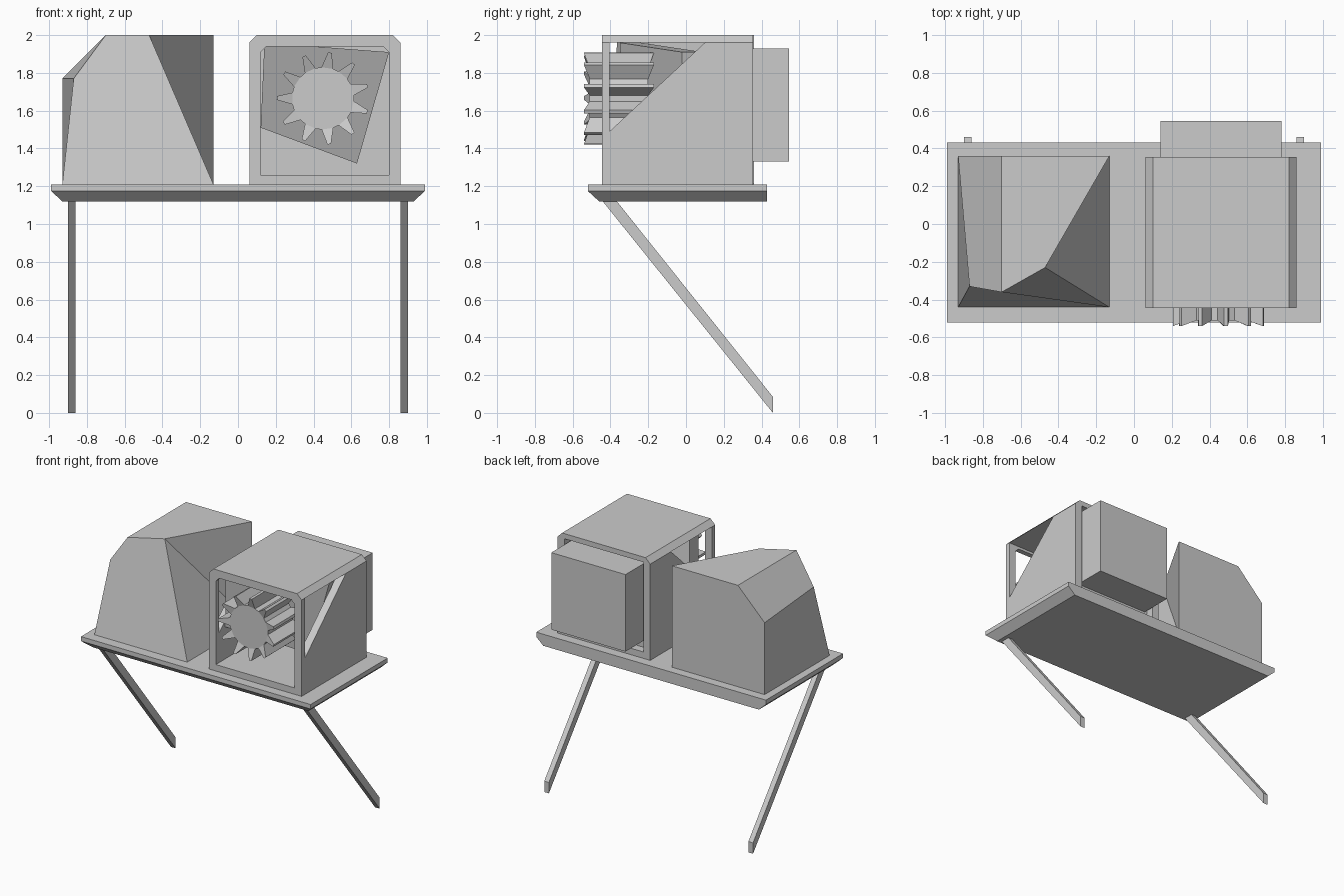
import bpy, bmesh, math
from mathutils import Vector

if "Cube" in bpy.data.objects:
    bpy.data.objects.remove(bpy.data.objects["Cube"])


def make(name, verts, faces):
    bm = bmesh.new()
    vs = [bm.verts.new(v) for v in verts]
    for f in faces:
        bm.faces.new([vs[i] for i in f])
    bmesh.ops.recalc_face_normals(bm, faces=bm.faces)
    me = bpy.data.meshes.new(name)
    bm.to_mesh(me)
    bm.free()
    ob = bpy.data.objects.new(name, me)
    bpy.context.collection.objects.link(ob)
    return ob


def loft(name, a, b):
    """Closed solid between two loops with the same number of points."""
    n = len(a)
    sides = [(i, (i + 1) % n, n + (i + 1) % n, n + i) for i in range(n)]
    return make(name, a + b, sides + [tuple(range(n))[::-1], tuple(range(n, 2 * n))])


def prism_x(name, yz, x0, x1):
    return loft(name, [(x0, y, z) for y, z in yz], [(x1, y, z) for y, z in yz])


def prism_y(name, xz, y0, y1):
    return loft(name, [(x, y0, z) for x, z in xz], [(x, y1, z) for x, z in xz])


def rect(x0, x1, y0, y1):
    return [(x0, y0), (x1, y0), (x1, y1), (x0, y1)]


def ring_y(name, outer, inner, y0, y1):
    n = len(outer)
    verts = [(x, y, z) for loop, y in ((outer, y0), (inner, y0), (inner, y1), (outer, y1)) for x, z in loop]
    faces = [(r * n + i, r * n + (i + 1) % n, (r + 1) % 4 * n + (i + 1) % n, (r + 1) % 4 * n + i)
             for r in range(4) for i in range(n)]
    return make(name, verts, faces)


# Platform with bevelled underside on the front and both ends
levels = [(0.93, -0.46, 1.12), (0.99, -0.52, 1.175), (0.99, -0.52, 1.21)]
verts = [(x, y, z) for w, f, z in levels for x, y in rect(-w, w, f, 0.43)]
faces = [(3, 2, 1, 0), (8, 9, 10, 11)]
for k in (0, 4):
    faces += [(k + i, k + (i + 1) % 4, k + 4 + (i + 1) % 4, k + 4 + i) for i in range(4)]
make("platform", verts, faces)

# Slanting legs
for s, side in ((-1, "left"), (1, "right")):
    prism_x(side + "_leg", [(-0.445, 1.125), (-0.37, 1.125), (0.46, 0.085), (0.46, 0.0)],
            s * 0.88 - 0.02, s * 0.88 + 0.02)

# Tapered faceted hood on the left
make("faceted_hood", [
    (-0.93, -0.44, 1.21), (-0.13, -0.44, 1.21), (-0.13, 0.36, 1.21), (-0.93, 0.36, 1.21),
    (-0.93, 0.36, 1.77), (-0.87, -0.33, 1.77),
    (-0.70, 0.36, 2), (-0.70, -0.36, 2), (-0.47, -0.23, 2), (-0.13, 0.36, 2)],
    [(3, 2, 1, 0), (0, 1, 8, 7, 5), (1, 2, 8), (2, 9, 8), (6, 7, 8, 9),
     (4, 5, 7, 6), (3, 0, 5, 4), (2, 3, 4, 6, 9)])

# Open housing on the right: front frame, side walls, roof, floor, back wall
outer = [(0.06, 1.21), (0.86, 1.21), (0.86, 1.96), (0.82, 2), (0.10, 2), (0.06, 1.96)]
inner = [(0.12, 1.26), (0.80, 1.26), (0.80, 1.91), (0.77, 1.94), (0.15, 1.94), (0.12, 1.91)]
ring_y("housing_front_frame", outer, inner, -0.445, -0.405)
wall = [(-0.405, 1.21), (0.355, 1.21), (0.355, 1.96), (0.10, 1.96), (-0.405, 1.49)]
prism_x("housing_left_wall", wall, 0.06, 0.12)
prism_x("housing_right_wall", wall, 0.80, 0.86)
prism_y("housing_roof", [(0.06, 1.96), (0.86, 1.96), (0.82, 2), (0.10, 2)], -0.405, 0.355)
prism_y("housing_floor", rect(0.12, 0.80, 1.21, 1.26), -0.405, 0.355)
prism_y("housing_back_wall", rect(0.12, 0.80, 1.26, 1.96), 0.27, 0.29)

# Box on the back of the housing
prism_y("rear_box", rect(0.14, 0.78, 1.33, 1.93), 0.28, 0.545)

# Skewed slab inside, nearer the front on its left edge
slab = [(0.14, -0.35, 1.96), (0.80, -0.02, 1.91), (0.63, -0.02, 1.32), (0.12, -0.33, 1.51)]
loft("inner_slab", slab, [(x, y + 0.11, z) for x, y, z in slab])

# Toothed roller: tooth tips run longer than the hub
teeth = 11
front, back = [], []
for i in range(teeth):
    a = math.radians(82) + i * math.tau / teeth
    step = math.tau / teeth
    for da, r, e in ((-0.33, 0.165, 0), (-0.09, 0.245, 0.03), (0.05, 0.245, 0.03), (0.33, 0.165, 0)):
        x, z = 0.45 + r * math.cos(a + da * step), 1.665 + r * math.sin(a + da * step)
        front.append((x, -0.51 - e, z))
        back.append((x, -0.20 + e, z))
n = len(front)
faces = [(i, (i + 1) % n, n + (i + 1) % n, n + i) for i in range(n)]
for k in (0, n):
    faces += [tuple(k + 4 * t + j for j in range(4)) for t in range(teeth)]
    faces.append(tuple(k + 4 * t + j for t in range(teeth) for j in (0, 3)))
make("toothed_roller", front + back, faces)
